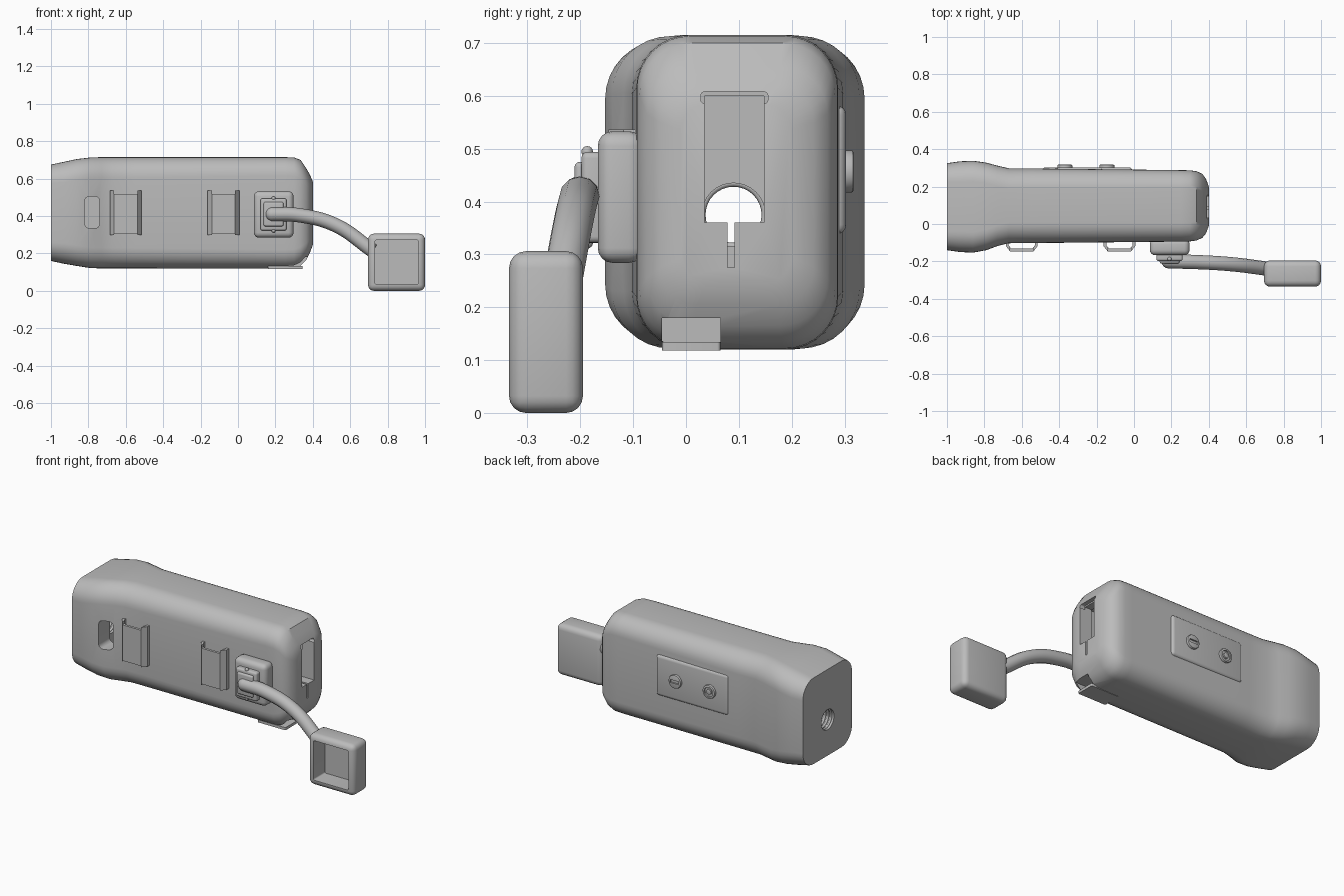
import bpy, bmesh, math
from mathutils import Vector

cube = bpy.data.objects.get("Cube")
if cube:
    bpy.data.objects.remove(cube, do_unlink=True)

grey = bpy.data.materials.new("plain_grey")
grey.use_nodes = True
grey.diffuse_color = (0.5, 0.5, 0.5, 1)
grey.node_tree.nodes["Principled BSDF"].inputs["Base Color"].default_value = (0.5, 0.5, 0.5, 1)


def activate(ob):
    bpy.ops.object.select_all(action='DESELECT')
    ob.select_set(True)
    bpy.context.view_layer.objects.active = ob


def finish(name, bm):
    bmesh.ops.recalc_face_normals(bm, faces=bm.faces)
    me = bpy.data.meshes.new(name)
    bm.to_mesh(me)
    bm.free()
    me.materials.append(grey)
    ob = bpy.data.objects.new(name, me)
    bpy.context.collection.objects.link(ob)
    return ob


def smooth(ob, angle=35):
    activate(ob)
    bpy.ops.object.shade_smooth_by_angle(angle=math.radians(angle))


def box(name, x, y, z, r=0.0, axis=None, segs=4):
    """Box from ranges; r rounds all edges, or only those along one axis."""
    bm = bmesh.new()
    bmesh.ops.create_cube(bm, size=1)
    for v in bm.verts:
        v.co = [(a + b) / 2 + c * (b - a) for (a, b), c in zip((x, y, z), v.co)]
    if r:
        edges = [e for e in bm.edges if axis is None or
                 abs((e.verts[0].co - e.verts[1].co).normalized()[axis]) > 0.9]
        bmesh.ops.bevel(bm, geom=edges, offset=r, segments=segs, profile=0.5, affect='EDGES')
    ob = finish(name, bm)
    smooth(ob)
    return ob


def cylinder(name, centre, radius, depth, axis, r=0.0):
    bm = bmesh.new()
    bmesh.ops.create_cone(bm, cap_ends=True, segments=32, radius1=radius, radius2=radius, depth=depth)
    if r:
        rims = [e for e in bm.edges if abs(e.verts[0].co.z - e.verts[1].co.z) < 1e-5]
        bmesh.ops.bevel(bm, geom=rims, offset=r, segments=2, profile=0.5, affect='EDGES')
    turn = Vector((0, 0, 1)).rotation_difference(Vector(axis)).to_matrix()
    for v in bm.verts:
        v.co = turn @ v.co + Vector(centre)
    ob = finish(name, bm)
    smooth(ob)
    return ob


def cut(ob, *cutters):
    for c in cutters:
        mod = ob.modifiers.new("cut", 'BOOLEAN')
        mod.operation, mod.solver, mod.object = 'DIFFERENCE', 'EXACT', c
        activate(ob)
        bpy.ops.object.modifier_apply(modifier=mod.name)
        bpy.data.objects.remove(c, do_unlink=True)
    smooth(ob)


def ring(x, y0, y1, z0, z1, r, segs=8):
    """Rounded rectangle across the body at x."""
    pts = []
    for i, (cy, cz) in enumerate([(y1 - r, z1 - r), (y0 + r, z1 - r), (y0 + r, z0 + r), (y1 - r, z0 + r)]):
        for k in range(segs + 1):
            a = (i + k / segs) * math.pi / 2
            pts.append((x, cy + r * math.cos(a), cz + r * math.sin(a)))
    return pts


def loft(name, sections):
    bm = bmesh.new()
    rings = [[bm.verts.new(p) for p in ring(*s)] for s in sections]
    n = len(rings[0])
    for a, b in zip(rings, rings[1:]):
        for i in range(n):
            bm.faces.new((a[i], a[(i + 1) % n], b[(i + 1) % n], b[i]))
    bm.faces.new(rings[0])
    bm.faces.new(rings[-1])
    return finish(name, bm)


# Housing: flared grip end, straight barrel, domed nose
body = loft("housing", [
    (-1.00, -.14, .325, .16, .675, .10),
    (-.93, -.15, .335, .145, .69, .11),
    (-.86, -.153, .338, .133, .705, .11),
    (-.79, -.14, .328, .122, .713, .11),
    (-.73, -.118, .312, .12, .715, .11),
    (-.67, -.103, .298, .12, .715, .11),
    (-.55, -.102, .297, .12, .715, .11),
    (.25, -.094, .288, .12, .715, .10),
    (.30, -.093, .287, .122, .713, .10),
    (.335, -.088, .282, .135, .70, .10),
    (.365, -.074, .268, .165, .655, .09),
    (.385, -.05, .242, .205, .62, .07),
    (.40, -.01, .20, .245, .585, .05)])
cut(body,
    box("cavity", (-.9, .32), (-.04, .23), (.2, .65)),
    cylinder("mount_bore", (-.95, .09, .375), .06, .3, (1, 0, 0)),
    box("nose_slot", (.25, .5), (.035, .148), (.36, .6)),
    box("nose_slot_lip", (.365, .5), (.028, .155), (.585, .608), .008, 0),
    box("nose_slit", (.25, .5), (.079, .092), (.275, .37)),
    box("side_slot", (-.82, -.74), (-.3, -.03), (.335, .505), .025, 1),
    box("latch_gap", (.27, .42), (-.045, .065), (.133, .18)))

# Screw thread inside the mounting bore
for i in range(4):
    bpy.ops.mesh.primitive_torus_add(major_radius=.06, minor_radius=.007, major_segments=32,
                                     minor_segments=8, rotation=(0, math.pi / 2, 0),
                                     location=(-.98 + i * .02, .09, .375))
    thread = bpy.context.object
    thread.name = f"bore_thread_{i + 1}"
    thread.data.materials.append(grey)
    smooth(thread, 60)

# Latch tab under the nose
box("latch_tab", (.16, .345), (-.045, .065), (.118, .134), .006, 2)

# Strap loops on the front
for i, cx in enumerate((-.6, -.078)):
    outline = [(-.085, -.09), (-.085, -.118), (-.062, -.147), (.062, -.147), (.085, -.118), (.085, -.09),
               (.07, -.09), (.07, -.115), (.055, -.132), (-.055, -.132), (-.07, -.115), (-.07, -.09)]
    bm = bmesh.new()
    face = bm.faces.new([bm.verts.new((cx + x, y, .298)) for x, y in outline])
    up = bmesh.ops.extrude_face_region(bm, geom=[face])["geom"]
    bmesh.ops.translate(bm, vec=(0, 0, .238), verts=[v for v in up if isinstance(v, bmesh.types.BMVert)])
    loop = finish(f"strap_loop_{i + 1}", bm)
    cut(loop, *[box("loop_notch", (cx - .062, cx + .062), (-.2, -.08), z)
                for z in ((.519, .6), (.25, .305))])

# Control panel with two buttons on the back
box("control_panel", (-.49, -.01), (.26, .303), (.338, .582), .018)
ring_button = cylinder("ring_button", (-.37, .3, .457), .04, .034, (0, 1, 0), .004)
cut(ring_button, cylinder("groove", (-.37, .32, .457), .028, .024, (0, 1, 0)))
cylinder("ring_button_core", (-.37, .3, .457), .016, .032, (0, 1, 0), .003)
bar_button = cylinder("bar_button", (-.145, .3, .457), .04, .034, (0, 1, 0), .004)
cut(bar_button, box("groove", (-.173, -.117), (.308, .35), (.448, .466)))

# Cable socket on the front
box("socket_base", (.085, .297), (-.167, -.08), (.284, .533), .028)
box("socket_plug", (.12, .26), (-.198, -.15), (.322, .494), .012)
box("plug_collar", (.137, .243), (-.211, -.19), (.345, .475), .01)
for z in (.494, .322):
    bpy.ops.mesh.primitive_uv_sphere_add(radius=.011, segments=12, ring_count=8, location=(.19, -.187, z))
    pin = bpy.context.object
    pin.name = "plug_pin"
    pin.data.materials.append(grey)
    smooth(pin, 60)

# Cable
curve = bpy.data.curves.new("cable", 'CURVE')
curve.dimensions = '3D'
curve.bevel_depth, curve.bevel_resolution, curve.use_fill_caps = .038, 4, True
spline = curve.splines.new('BEZIER')
path = [(.185, -.2, .41), (.32, -.203, .405), (.52, -.215, .352), (.72, -.24, .215)]
spline.bezier_points.add(len(path) - 1)
for p, co in zip(spline.bezier_points, path):
    p.co = co
    p.handle_left_type = p.handle_right_type = 'AUTO'
curve.materials.append(grey)
cable = bpy.data.objects.new("cable", curve)
bpy.context.collection.objects.link(cable)
activate(cable)
bpy.ops.object.convert(target='MESH')
smooth(bpy.context.object, 50)
bpy.ops.mesh.primitive_uv_sphere_add(radius=.038, segments=16, ring_count=10, location=path[0])
elbow = bpy.context.object
elbow.name = "cable_elbow"
elbow.data.materials.append(grey)
smooth(elbow, 60)

# Protective cap, open to the front
cap = box("protective_cap", (.695, 1.0), (-.335, -.195), (0, .306), .032)
cut(cap, box("cap_recess", (.733, .964), (-.5, -.225), (.036, .272), .008, 1))
